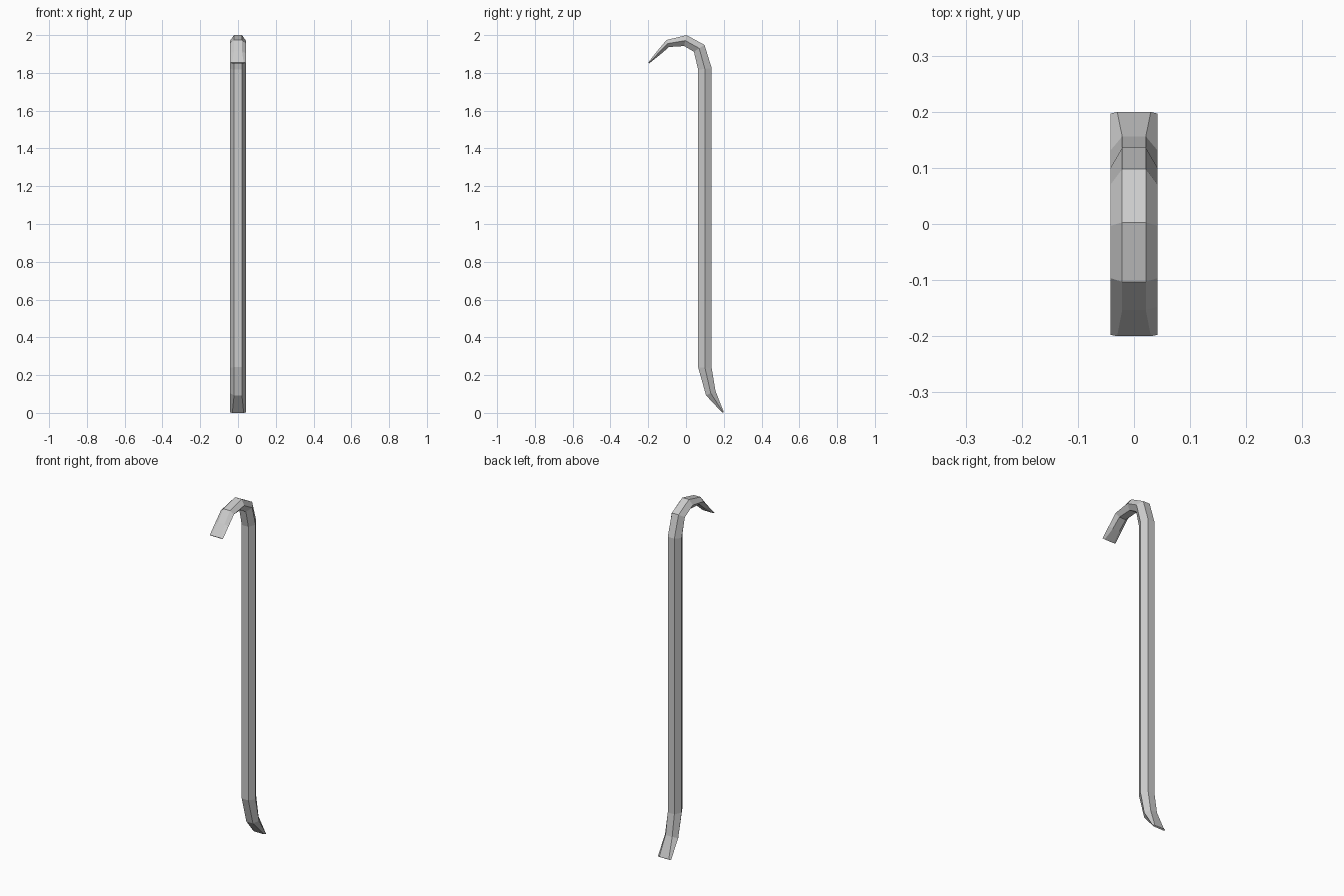
import bpy, bmesh

if "Cube" in bpy.data.objects:
    bpy.data.objects.remove(bpy.data.objects["Cube"])

# Stations along the bar: outer edge (y, z), inner edge (y, z), half width of both edges
stations = [
    ((-0.200, 1.855), (-0.195, 1.850), 0.030),   # hook tip
    ((-0.153, 1.915), (-0.142, 1.892), 0.021),
    ((-0.103, 1.974), (-0.090, 1.937), 0.021),
    ((0.003, 2.000), (-0.010, 1.942), 0.021),
    ((0.098, 1.948), (0.042, 1.912), 0.021),
    ((0.136, 1.825), (0.064, 1.817), 0.021),     # top of shaft
    ((0.136, 0.238), (0.064, 0.242), 0.021),     # bottom of shaft
    ((0.156, 0.116), (0.106, 0.093), 0.021),
    ((0.200, 0.005), (0.193, 0.000), 0.030),     # chisel tip
]
SIDE = 0.042

bm = bmesh.new()
rings = []
for (oy, oz), (iy, iz), w in stations:
    my, mz = (oy + iy) / 2, (oz + iz) / 2
    hexagon = [(-w, oy, oz), (w, oy, oz), (SIDE, my, mz),
               (w, iy, iz), (-w, iy, iz), (-SIDE, my, mz)]
    rings.append([bm.verts.new(p) for p in hexagon])

# Skin the six-sided bar and close both flat tips
for a, b in zip(rings, rings[1:]):
    for i in range(6):
        j = (i + 1) % 6
        bm.faces.new((a[i], a[j], b[j], b[i]))
bm.faces.new(rings[0])
bm.faces.new(rings[-1])
bmesh.ops.recalc_face_normals(bm, faces=bm.faces)

mesh = bpy.data.meshes.new("crowbar")
bm.to_mesh(mesh)
bm.free()
bpy.context.collection.objects.link(bpy.data.objects.new("crowbar", mesh))
